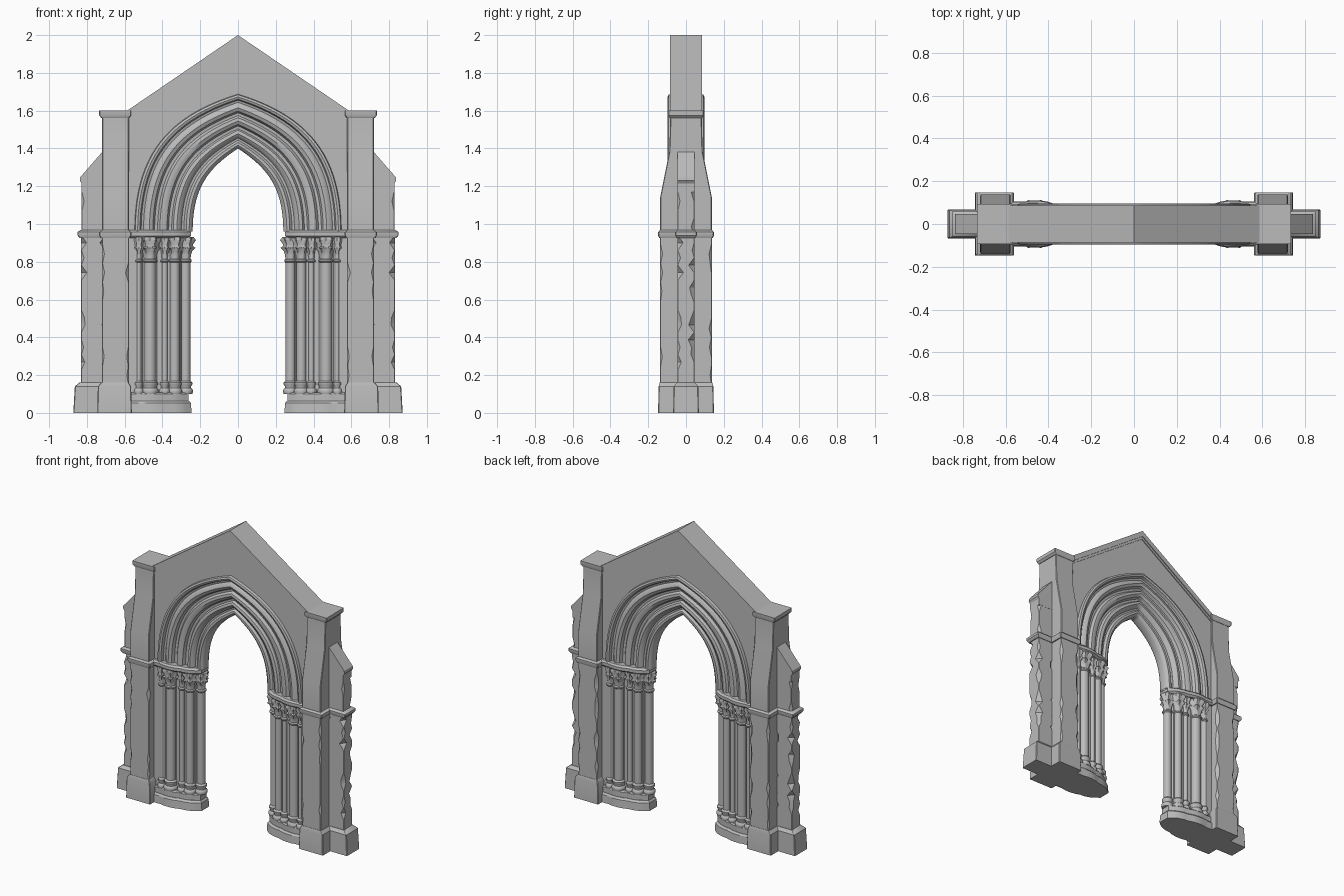
import bpy, bmesh, math, random
from mathutils import Vector

if "Cube" in bpy.data.objects:
    bpy.data.objects.remove(bpy.data.objects["Cube"])

random.seed(4)
stone = bpy.data.materials.new("grey stone")
stone.diffuse_color = (0.5, 0.5, 0.5, 1)
stone.use_nodes = True
stone.node_tree.nodes["Principled BSDF"].inputs["Base Color"].default_value = stone.diffuse_color


def loft(name, rings, caps=True, angle=30, mirror=True):
    """Skin a list of equal closed rings; mirrored across x."""
    bm = bmesh.new()
    vs = [[bm.verts.new(p) for p in r] for r in rings]
    n = len(rings[0])
    for a, b in zip(vs, vs[1:]):
        for i in range(n):
            bm.faces.new((a[i], a[(i + 1) % n], b[(i + 1) % n], b[i]))
    if caps:
        bm.faces.new(vs[0])
        bm.faces.new(vs[-1])
    bmesh.ops.recalc_face_normals(bm, faces=bm.faces)
    me = bpy.data.meshes.new(name)
    bm.to_mesh(me)
    bm.free()
    me.materials.append(stone)
    ob = bpy.data.objects.new(name, me)
    bpy.context.collection.objects.link(ob)
    if mirror:
        m = ob.modifiers.new("Mirror", 'MIRROR')
        m.merge_threshold = 0.0005
    bpy.ops.object.select_all(action='DESELECT')
    ob.select_set(True)
    bpy.context.view_layer.objects.active = ob
    bpy.ops.object.shade_smooth_by_angle(angle=math.radians(angle))
    return ob


def rect(x0, x1, y, z, c=(0.004,) * 4):
    """Rectangle ring with one chamfer size per corner."""
    a, b, d, e = c
    return [(x0 + a, -y, z), (x1 - b, -y, z), (x1, -y + b, z), (x1, y - d, z),
            (x1 - d, y, z), (x0 + e, y, z), (x0, y - e, z), (x0, -y + a, z)]


def chips(size, chance):
    return [random.uniform(0.4, 1) * size if random.random() < chance else 0.003
            for _ in range(4)]


def worn(x0, x1, y, z0, z1, size, chance, steps=16):
    """Rings up a shaft with randomly chipped corners."""
    return [rect(x0, x1, y, z0 + (z1 - z0) * i / steps,
                 chips(size, chance) if 0 < i < steps else (0.003,) * 4)
            for i in range(steps + 1)]


def lathe(name, x, y, prof, seg=20, lobes=0):
    rings = []
    for r, z, w in prof:
        ring = []
        for i in range(seg):
            a = 2 * math.pi * i / seg
            rr = r * (1 + w * math.cos(lobes * a))
            ring.append((x + rr * math.cos(a), y + rr * math.sin(a), z))
        rings.append(ring)
    return loft(name, rings, angle=40)


# main buttress piers with sloping shoulders
X0, X1 = 0.578, 0.72
loft("pier_shaft", worn(X0, X1, 0.137, 0.15, 0.94, 0.022, 0.3))
loft("pier_upper", [rect(X0, X1, 0.137, 0.94), rect(X0, X1, 0.137, 1.14),
                    rect(X0, X1, 0.088, 1.385), rect(X0, X1, 0.083, 1.58)])
loft("pier_plinth", [rect(0.562, 0.745, 0.148, 0), rect(0.566, 0.742, 0.145, 0.14),
                     rect(X0, 0.725, 0.139, 0.16)])
loft("pier_string_course", [rect(0.572, 0.727, 0.142, 0.925), rect(0.565, 0.735, 0.148, 0.94),
                            rect(0.565, 0.735, 0.148, 0.957), rect(X0, 0.72, 0.138, 0.968)])
loft("pier_cap", [rect(0.575, 0.724, 0.086, 1.562), rect(0.566, 0.735, 0.093, 1.575),
                  rect(0.566, 0.735, 0.093, 1.6)])

# narrow outer buttresses
loft("side_buttress", worn(0.70, 0.832, 0.046, 0.15, 0.94, 0.034, 0.4, 20))
loft("side_buttress_upper", worn(0.70, 0.828, 0.045, 0.94, 1.21, 0.022, 0.3, 6))
slope = [(0.70, 1.17), (0.828, 1.17), (0.828, 1.215), (0.838, 1.23), (0.835, 1.248),
         (0.72, 1.38), (0.70, 1.38)]
loft("side_buttress_slope", [[(x, s * 0.046, z) for x, z in slope] for s in (-1, 1)])
loft("side_buttress_plinth", [rect(0.70, 0.872, 0.068, 0), rect(0.70, 0.864, 0.065, 0.14),
                              rect(0.70, 0.84, 0.049, 0.16)])
loft("side_string_course", [rect(0.70, 0.838, 0.05, 0.925), rect(0.70, 0.85, 0.058, 0.94),
                            rect(0.70, 0.85, 0.058, 0.957), rect(0.70, 0.835, 0.046, 0.968)])


# pointed arch curves, blended from opening (t=0) to hood (t=1)
INNER = [(0.24, 0.96), (0.24, 1.20), (0.15, 1.30), (0, 1.40)]
OUTER = [(0.55, 0.96), (0.55, 1.38), (0.36, 1.58), (0, 1.69)]


def arch(t, s):
    p = [Vector(a).lerp(Vector(b), t) for a, b in zip(INNER, OUTER)]
    u = 1 - s
    return p[0] * u**3 + p[1] * 3 * u * u * s + p[2] * 3 * u * s * s + p[3] * s**3


STEPS = 22
orders = [(0, .018), (.02, .034), (.06, .043), (.11, .043), (.15, .03), (.19, .032),
          (.22, .05), (.27, .059), (.33, .055), (.36, .04), (.41, .042), (.44, .062),
          (.50, .072), (.56, .07), (.60, .053), (.65, .055), (.68, .075), (.74, .084),
          (.80, .08), (.84, .068), (.88, .072), (.90, .092), (.94, .097), (.98, .093), (1, .06)]
section = [(t, -y) for t, y in orders] + [(t, y) for t, y in reversed(orders)]
rings = []
for k in range(STEPS + 1):
    ring = []
    for t, y in section:
        p = arch(t, k / STEPS)
        ring.append((p.x, y, p.y))
    rings.append(ring)
loft("arch_mouldings", rings, caps=False, angle=35)

# gabled wall around the arch
edge = [arch(0.95, k / STEPS) for k in range(STEPS + 1)]
outline = ([(p.x, p.y) for p in edge] +
           [(0, 1.975), (0.60, 1.575), (0.60, 0), (edge[0].x, 0)])
loft("gable_wall", [[(x, y, z) for x, z in outline] for y in (-0.074, 0.074)])


# gable coping with a smaller roll beneath
def rake(name, drop0, drop1, y):
    q = [(0, 2 - drop0), (0.59, 1.598 - drop0), (0.59, 1.598 - drop1), (0, 2 - drop1)]
    loft(name, [[(a, s * y, b) for a, b in q] for s in (-1, 1)])


rake("gable_coping", 0, 0.038, 0.086)
rake("gable_roll", 0.03, 0.056, 0.08)


# jamb core, stepped plinths and abacus
def jamb(name, pts, levels):
    rings = []
    for z, g in levels:
        half = [(x - g, y + (g if i else g * 0.5)) for i, (x, y) in enumerate(pts)]
        half.append((0.59, half[-1][1]))
        rings.append([(x, -y, z) for x, y in half] + [(x, y, z) for x, y in reversed(half)])
    loft(name, rings)


core = [(0.265, .012), (0.30, .014), (0.305, .03), (0.355, .032), (0.36, .046),
        (0.43, .05), (0.44, .06), (0.505, .062), (0.515, .08), (0.55, .08)]
foot = [(0.265, .03), (0.295, .045), (0.32, .06), (0.36, .072), (0.39, .074),
        (0.42, .085), (0.46, .092), (0.50, .092), (0.53, .086), (0.55, .086)]
jamb("jamb_core", core, [(0.05, 0), (0.95, 0)])
jamb("jamb_plinth", foot, [(0, 0.019), (0.052, 0.016), (0.064, 0.006)])
jamb("jamb_upper_plinth", foot, [(0.06, 0.004), (0.10, 0.004), (0.108, -0.002)])
jamb("jamb_abacus", foot, [(0.925, 0.005), (0.937, 0.016), (0.957, 0.016), (0.968, 0.006)])

# clustered columns with bell capitals and ringed bases
shafts = [(0.278, 0, .026, 'wide'), (0.335, .036, .026, 'wide'), (0.388, .05, .015, 'thin'),
          (0.466, .058, .032, 'wide'), (0.525, .074, .012, 'thin')]
for i, (x, y, r, kind) in enumerate(shafts):
    for side in ((1, -1) if y else (1,)):
        tag = f"{kind}_column_{i}_{'back' if side > 0 else 'front'}"
        Y = y * side
        lathe(tag, x, Y, [(r, 0.10, 0), (r, 0.83, 0)])
        f = r + 0.010
        lathe(tag + "_base", x, Y, [(f, .10, 0), (f + .004, .112, 0), (f + .002, .124, 0),
                                    (r + .004, .132, 0), (r + .004, .142, 0), (f, .150, 0),
                                    (f, .160, 0), (r, .170, 0)])
        lathe(tag + "_neck_ring", x, Y, [(r, .795, 0), (r + .007, .801, 0),
                                         (r + .007, .809, 0), (r, .815, 0)])
        b = r + (0.016 if kind == 'wide' else 0.012)
        lathe(tag + "_capital", x, Y, [(r, .812, 0), (r * 1.05, .835, .06), (r * 1.2, .858, .14),
                                       (b * 1.02, .874, .22), (b * .92, .882, .06),
                                       (b * .9, .893, .08), (b * 1.1, .915, .2), (b, .93, .05)],
              seg=24, lobes=6)
